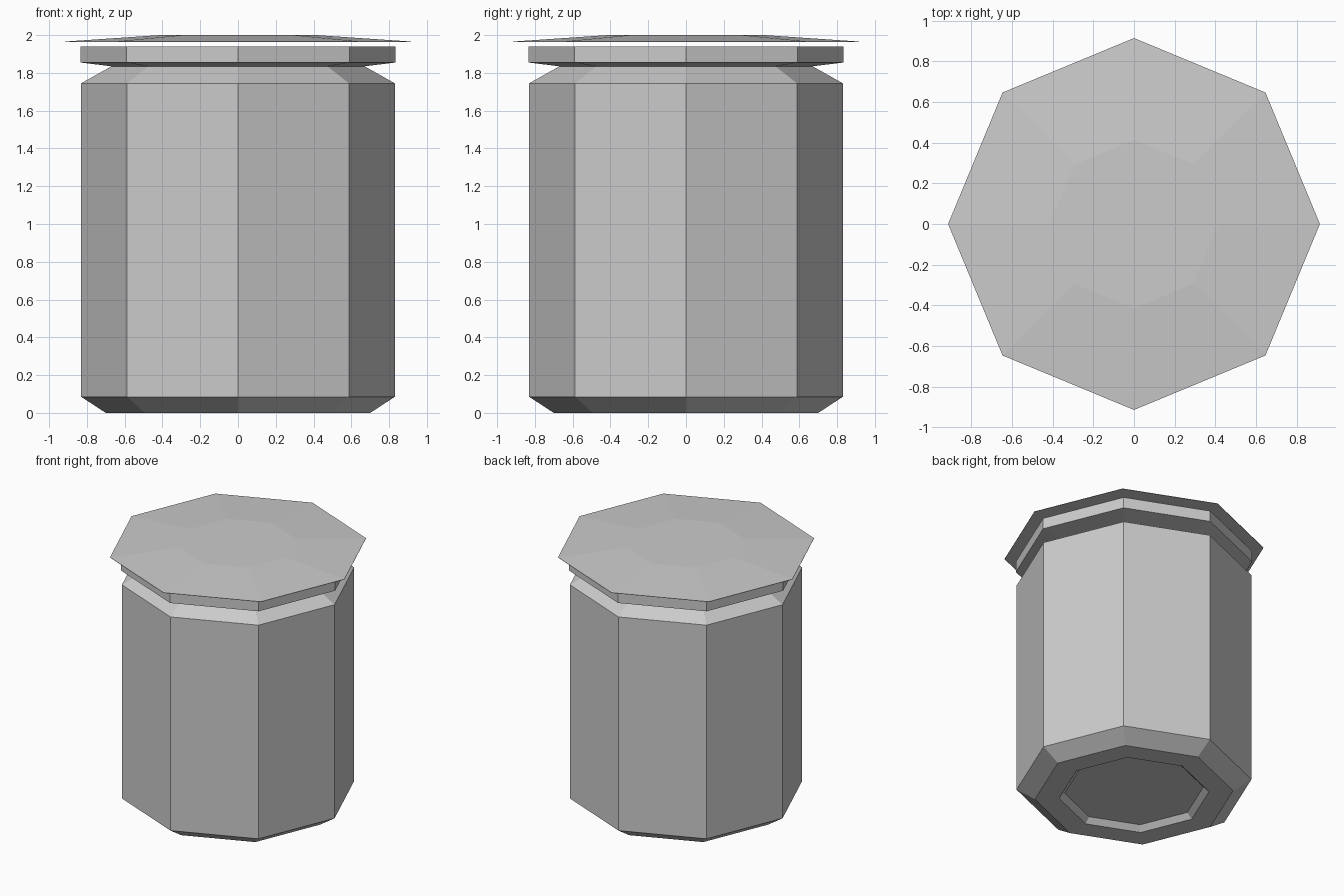
import bpy, bmesh, math

if "Cube" in bpy.data.objects:
    bpy.data.objects.remove(bpy.data.objects["Cube"])

SIDES = 8

grey = bpy.data.materials.new("plain_grey")
grey.diffuse_color = (0.6, 0.6, 0.6, 1)
grey.use_nodes = True
grey.node_tree.nodes["Principled BSDF"].inputs["Base Color"].default_value = grey.diffuse_color


def lathe(name, profile):
    """Octagonal solid from (radius, z) points listed bottom to top, capped at both ends."""
    bm = bmesh.new()
    rings = []
    for r, z in profile:
        rings.append([bm.verts.new((r * math.cos(math.tau * i / SIDES),
                                    r * math.sin(math.tau * i / SIDES), z))
                      for i in range(SIDES)])
    for a, b in zip(rings, rings[1:]):
        for i in range(SIDES):
            j = (i + 1) % SIDES
            bm.faces.new((a[i], a[j], b[j], b[i]))
    bm.faces.new(rings[0][::-1])
    bm.faces.new(rings[-1])
    bmesh.ops.recalc_face_normals(bm, faces=bm.faces)
    mesh = bpy.data.meshes.new(name)
    bm.to_mesh(mesh)
    bm.free()
    mesh.materials.append(grey)
    obj = bpy.data.objects.new(name, mesh)
    bpy.context.collection.objects.link(obj)
    return obj


# Jar body: recessed base, bevelled foot, straight walls, pinched neck, flared rim
lathe("jar_body", [
    (0.49, 0.04), (0.53, 0.0), (0.70, 0.0), (0.83, 0.085), (0.83, 1.745),
    (0.67, 1.835), (0.835, 1.855), (0.835, 1.94),
])

# Thin lid hovering just above the rim
lathe("lid", [(0.915, 1.963), (0.915, 1.966), (0.415, 2.0)])
